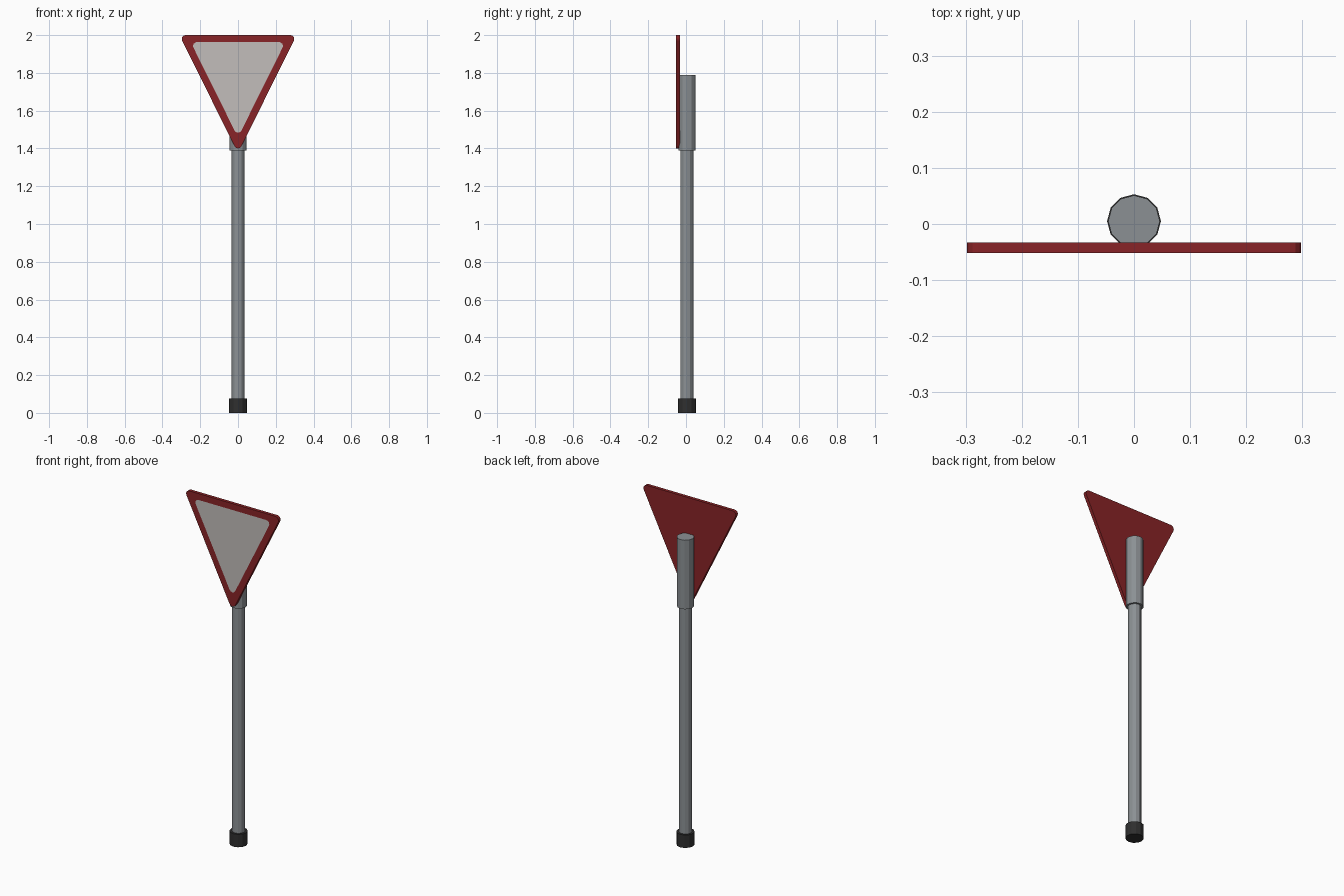
import bpy, bmesh, math
from mathutils import Vector

if "Cube" in bpy.data.objects:
    bpy.data.objects.remove(bpy.data.objects["Cube"])


def material(name, rgb):
    m = bpy.data.materials.new(name)
    m.diffuse_color = (*rgb, 1)
    m.use_nodes = True
    m.node_tree.nodes["Principled BSDF"].inputs["Base Color"].default_value = m.diffuse_color
    return m


RED = material("sign red", (0.25, 0.017, 0.02))
WHITE = material("panel off-white", (0.54, 0.51, 0.495))
GREY = material("galvanised grey", (0.26, 0.28, 0.295))
BLACK = material("rubber black", (0.028, 0.028, 0.028))

AXIS_Y = 0.005      # the post stands slightly behind the centre
SIDES = 12


def tube(name, radius, z0, z1, mat):
    bpy.ops.mesh.primitive_cylinder_add(vertices=SIDES, radius=radius, depth=z1 - z0,
                                        location=(0, AXIS_Y, (z0 + z1) / 2))
    ob = bpy.context.object
    ob.name = name
    ob.data.materials.append(mat)


# Post parts
tube("base_foot", 0.048, 0.0, 0.075, BLACK)
tube("post", 0.035, 0.07, 1.40, GREY)
tube("mounting_sleeve", 0.046, 1.388, 1.79, GREY)


def rounded_triangle(corners, inset, radius, steps=4):
    """Inset a triangle (counter-clockwise x, z points) and round its corners."""
    pts = []
    for i, c in enumerate(corners):
        p, c, n = Vector(corners[i - 1]), Vector(c), Vector(corners[(i + 1) % 3])
        a, b = (p - c).normalized(), (n - c).normalized()
        half = a.angle(b) / 2
        centre = c + (a + b).normalized() * ((inset + radius) / math.sin(half))
        out = -(a + b).normalized()
        mid, sweep = math.atan2(out.y, out.x), math.pi / 2 - half
        for k in range(steps + 1):
            t = mid + sweep * (2 * k / steps - 1)
            pts.append(centre + Vector((math.cos(t), math.sin(t))) * radius)
    return pts


# Sign plate: red body with the pale panel cut into its front face
tri = [(0.31, 2.0), (-0.31, 2.0), (0.0, 1.375)]
outer = rounded_triangle(tri, 0.0, 0.02)
inner = rounded_triangle(tri, 0.037, 0.02)
FRONT, BACK = -0.052, -0.033

bm = bmesh.new()
front, back, panel = ([bm.verts.new((p.x, y, p.y)) for p in pts]
                      for pts, y in ((outer, FRONT), (outer, BACK), (inner, FRONT)))
count = len(outer)
for i in range(count):
    j = (i + 1) % count
    bm.faces.new((front[i], front[j], panel[j], panel[i]))
    bm.faces.new((front[j], front[i], back[i], back[j]))
bm.faces.new(back[::-1])
bm.faces.new(panel).material_index = 1
bmesh.ops.recalc_face_normals(bm, faces=bm.faces)
mesh = bpy.data.meshes.new("sign_plate")
bm.to_mesh(mesh)
bm.free()
mesh.materials.append(RED)
mesh.materials.append(WHITE)
bpy.context.collection.objects.link(bpy.data.objects.new("sign_plate", mesh))
